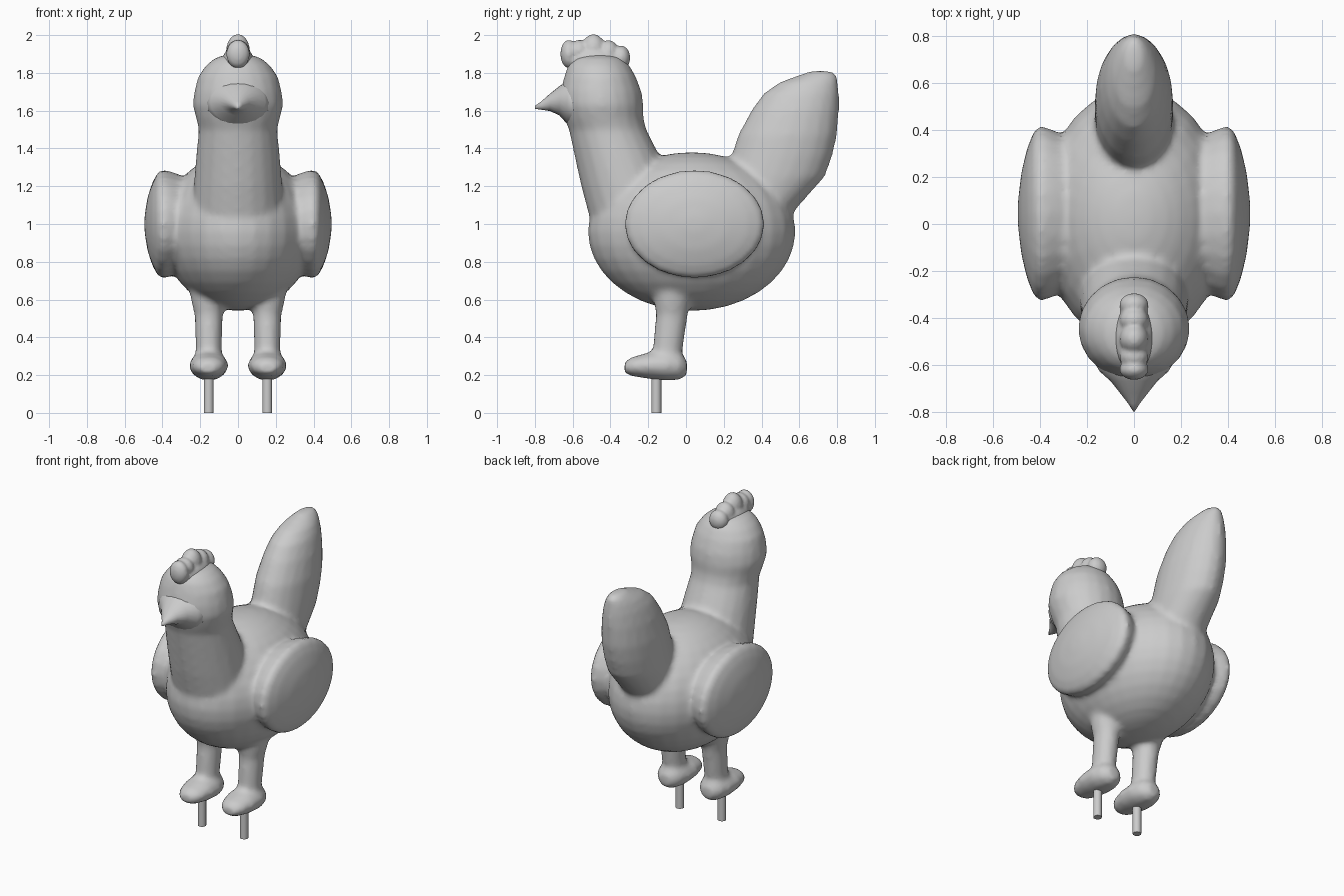
import bpy, bmesh, math
from mathutils import Matrix, Vector

AXES = {'x': lambda t, a, b: (t, a, b),
        'y': lambda t, a, b: (a, t, b),
        'z': lambda t, a, b: (a, b, t)}


def loft(bm, axis, rows, n=20):
    """Closed shell of elliptical rings; row = (t, a_min, a_max, b_min, b_max)."""
    rings = []
    for t, a0, a1, b0, b1 in rows:
        ring = []
        for i in range(n):
            w = 2 * math.pi * i / n
            a = (a0 + a1) / 2 + (a1 - a0) / 2 * math.cos(w)
            b = (b0 + b1) / 2 + (b1 - b0) / 2 * math.sin(w)
            ring.append(bm.verts.new(AXES[axis](t, a, b)))
        rings.append(ring)
    for r, s in zip(rings, rings[1:]):
        for i in range(n):
            j = (i + 1) % n
            bm.faces.new((r[i], r[j], s[j], s[i]))
    bm.faces.new(rings[0])
    bm.faces.new(rings[-1])


def sym(rows):
    return [(t, -r, r, lo, hi) for t, r, lo, hi in rows]


def ball(bm, centre, radii):
    m = Matrix.Translation(centre) @ Matrix.Diagonal(Vector((*radii, 1)))
    bmesh.ops.create_uvsphere(bm, u_segments=28, v_segments=18, radius=1, matrix=m)


def finish(name, bm, voxel=None, smooth=4):
    bmesh.ops.recalc_face_normals(bm, faces=bm.faces)
    for f in bm.faces:
        f.smooth = True
    me = bpy.data.meshes.new(name)
    bm.to_mesh(me)
    bm.free()
    ob = bpy.data.objects.new(name, me)
    bpy.context.collection.objects.link(ob)
    if voxel:
        r = ob.modifiers.new("fuse", 'REMESH')
        r.mode = 'VOXEL'
        r.voxel_size = voxel
        r.use_smooth_shade = True
        s = ob.modifiers.new("soften", 'SMOOTH')
        s.factor = 0.5
        s.iterations = smooth
    return ob


# fused hen: torso
bm = bmesh.new()
ball(bm, (0, 0.03, 0.96), (0.40, 0.55, 0.42))

# neck and head
loft(bm, 'z', sym([
    (0.95, 0.22, -0.46, 0.0), (1.05, 0.245, -0.515, -0.03), (1.20, 0.235, -0.555, -0.07),
    (1.36, 0.222, -0.59, -0.14), (1.50, 0.208, -0.62, -0.21), (1.56, 0.222, -0.645, -0.225),
    (1.63, 0.24, -0.665, -0.225), (1.70, 0.232, -0.665, -0.235), (1.78, 0.212, -0.645, -0.265),
    (1.84, 0.17, -0.625, -0.30), (1.88, 0.12, -0.59, -0.34), (1.90, 0.05, -0.52, -0.41)]))

# tail
loft(bm, 'z', sym([
    (1.02, 0.13, 0.22, 0.54), (1.10, 0.16, 0.20, 0.60), (1.25, 0.168, 0.20, 0.735),
    (1.36, 0.168, 0.24, 0.775), (1.47, 0.165, 0.275, 0.80), (1.60, 0.145, 0.345, 0.81),
    (1.69, 0.12, 0.41, 0.81), (1.75, 0.09, 0.495, 0.805), (1.785, 0.06, 0.59, 0.80),
    (1.81, 0.03, 0.66, 0.77)]))

for side in (-1, 1):
    # wing: thick domed oval with a rim standing off the torso
    wing = []
    for x, k in ((0.24, 0.75), (0.31, 0.92), (0.36, 0.98), (0.40, 1.01), (0.425, 0.96),
                 (0.455, 0.76), (0.48, 0.48), (0.495, 0.14)):
        wing.append((side * x, 0.045 - 0.37 * k, 0.045 + 0.37 * k,
                     1.0 - 0.285 * k, 1.0 + 0.285 * k))
    loft(bm, 'x', wing, 24)
    # leg
    leg = []
    for z, r, y0, y1 in ((0.22, 0.07, -0.19, -0.03), (0.35, 0.07, -0.175, -0.015),
                         (0.52, 0.075, -0.16, 0.01), (0.60, 0.095, -0.17, 0.03),
                         (0.70, 0.11, -0.18, 0.06)):
        leg.append((z, side * 0.155 - r, side * 0.155 + r, y0, y1))
    loft(bm, 'z', leg, 16)
    # foot
    foot = []
    for y, r, z0, z1 in ((-0.325, 0.045, 0.21, 0.27), (-0.29, 0.08, 0.195, 0.295),
                         (-0.20, 0.103, 0.18, 0.32), (-0.10, 0.103, 0.17, 0.33),
                         (-0.03, 0.08, 0.175, 0.32), (0.005, 0.04, 0.20, 0.28)):
        foot.append((y, side * 0.155 - r, side * 0.155 + r, z0, z1))
    loft(bm, 'y', foot, 16)
finish("hen_body", bm, 0.018, 5)

# beak
bm = bmesh.new()
loft(bm, 'y', sym([(-0.56, 0.19, 1.50, 1.78), (-0.63, 0.145, 1.53, 1.76),
                   (-0.67, 0.10, 1.575, 1.73), (-0.72, 0.06, 1.598, 1.69),
                   (-0.765, 0.025, 1.605, 1.65), (-0.80, 0.003, 1.61, 1.625)]))
finish("beak", bm)

# comb
bm = bmesh.new()
for y, z, ry, rz in ((-0.62, 1.90, 0.045, 0.075), (-0.565, 1.915, 0.05, 0.06),
                     (-0.49, 1.92, 0.065, 0.085), (-0.41, 1.905, 0.055, 0.068),
                     (-0.345, 1.88, 0.05, 0.065)):
    ball(bm, (0, y, z), (0.062, ry, rz))
ball(bm, (0, -0.48, 1.86), (0.085, 0.15, 0.08))
finish("comb", bm, 0.01, 4)

# pegs under the feet
for name, side in (("left_peg", -1), ("right_peg", 1)):
    bpy.ops.mesh.primitive_cylinder_add(vertices=16, radius=0.026, depth=0.2,
                                        location=(side * 0.155, -0.157, 0.10))
    peg = bpy.context.object
    peg.name = name
    bpy.ops.object.shade_smooth_by_angle()
